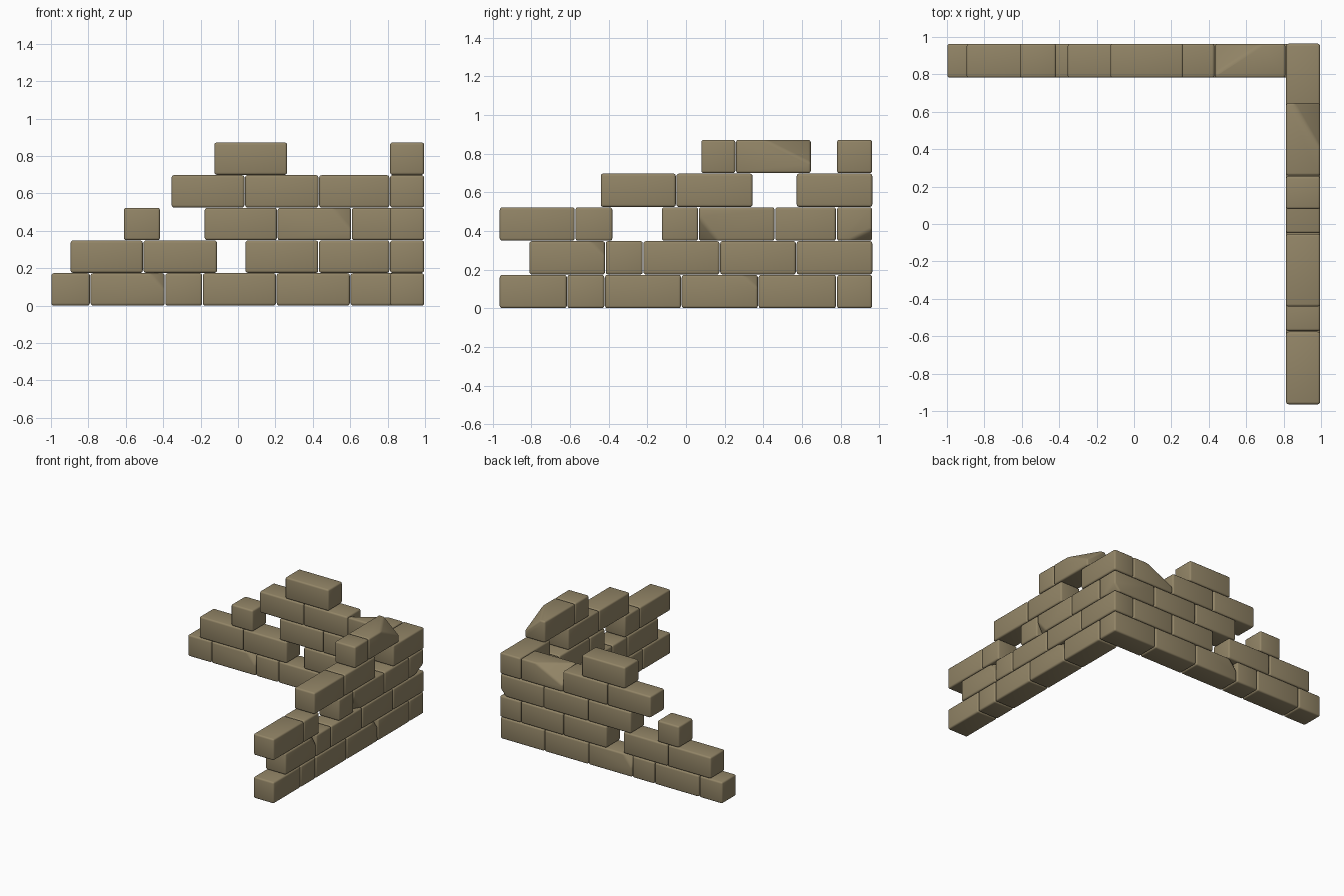
import bpy, bmesh
from mathutils import Vector

if "Cube" in bpy.data.objects:
    bpy.data.objects.remove(bpy.data.objects["Cube"])

# single flat sandstone colour
stone = bpy.data.materials.new("tan stone")
stone.diffuse_color = (0.29, 0.235, 0.135, 1)
stone.use_nodes = True
stone.node_tree.nodes["Principled BSDF"].inputs["Base Color"].default_value = stone.diffuse_color

PITCH, HEIGHT, GAP = 0.1747, 0.173, 0.002
BACK = (0.782, 0.963)    # y range of the back wall
RIGHT = (0.813, 0.995)   # x range of the right wall


def brick(name, lo, hi, chip=None):
    """Rounded block; chip = (corner signs, depths) slices off one corner."""
    lo, hi = Vector(lo), Vector(hi)
    bm = bmesh.new()
    bmesh.ops.create_cube(bm, size=1)
    for v in bm.verts:
        v.co = Vector([(lo[i] + hi[i]) / 2 + v.co[i] * (hi[i] - lo[i]) for i in range(3)])
    if chip:
        signs, depth = chip
        corner = Vector([hi[i] if signs[i] > 0 else lo[i] for i in range(3)])
        n = Vector([signs[i] / depth[i] for i in range(3)])
        point = corner - Vector((signs[0] * depth[0], 0, 0))
        cut = bmesh.ops.bisect_plane(bm, geom=bm.verts[:] + bm.edges[:] + bm.faces[:],
                                     plane_co=point, plane_no=n.normalized(), clear_outer=True)
        rim = [e for e in cut["geom_cut"] if isinstance(e, bmesh.types.BMEdge)]
        bmesh.ops.edgeloop_fill(bm, edges=rim)
        bmesh.ops.recalc_face_normals(bm, faces=bm.faces[:])
    bmesh.ops.bevel(bm, geom=bm.edges[:], offset=0.013, segments=3, profile=0.5,
                    affect='EDGES', clamp_overlap=True)
    bmesh.ops.recalc_face_normals(bm, faces=bm.faces[:])
    mesh = bpy.data.meshes.new(name)
    bm.to_mesh(mesh)
    bm.free()
    mesh.materials.append(stone)
    ob = bpy.data.objects.new(name, mesh)
    bpy.context.collection.objects.link(ob)
    bpy.context.view_layer.objects.active = ob
    ob.select_set(True)
    bpy.ops.object.shade_smooth_by_angle(angle=0.6)
    ob.select_set(False)


# brick spans per course, bottom to top
back_rows = [
    [(-1.0, -.79), (-.79, -.39), (-.39, -.19), (-.19, .205), (.205, .60), (.60, .995)],
    [(-.897, -.507), (-.507, -.11), (.038, .431), (.431, .811)],
    [(-.612, -.415), (-.18, .21), (.21, .607), (.607, .995)],
    [(-.357, .036), (.036, .432), (.432, .811)],
    [(-.128, .265)],
]
right_rows = [
    [(-.966, -.615), (-.615, -.421), (-.421, -.024), (-.024, .374), (.374, .778)],
    [(-.812, -.417), (-.417, -.222), (-.222, .175), (.175, .571), (.571, .966)],
    [(-.966, -.574), (-.574, -.379), (-.127, .065), (.065, .46), (.46, .778)],
    [(-.443, -.051), (-.051, .346), (.571, .966)],
    [(.078, .257), (.257, .648)],
]

# broken corners, keyed by (course, brick)
back_chips = {
    (0, 1): ((1, -1, 1), (.08, .05, .09)),
    (0, 3): ((-1, 1, 1), (.08, .05, .10)),
    (2, 2): ((1, -1, 1), (.10, .05, .12)),
    (2, 3): ((1, 1, -1), (.05, .12, .06)),
    (3, 2): ((-1, 1, 1), (.25, .16, .12)),
}
right_chips = {
    (0, 3): ((1, 1, 1), (.05, .08, .07)),
    (1, 0): ((1, 1, 1), (.05, .08, .08)),
    (2, 3): ((1, -1, -1), (.06, .10, .12)),
    (4, 1): ((1, 1, 1), (.14, .24, .12)),
}

for r, row in enumerate(back_rows):
    z = r * PITCH
    for i, (a, b) in enumerate(row):
        brick(f"back_wall_brick_{r}_{i}", (a + GAP, BACK[0], z), (b - GAP, BACK[1], z + HEIGHT),
              back_chips.get((r, i)))

for r, row in enumerate(right_rows):
    z = r * PITCH
    for i, (a, b) in enumerate(row):
        brick(f"right_wall_brick_{r}_{i}", (RIGHT[0], a + GAP, z), (RIGHT[1], b - GAP, z + HEIGHT),
              right_chips.get((r, i)))
